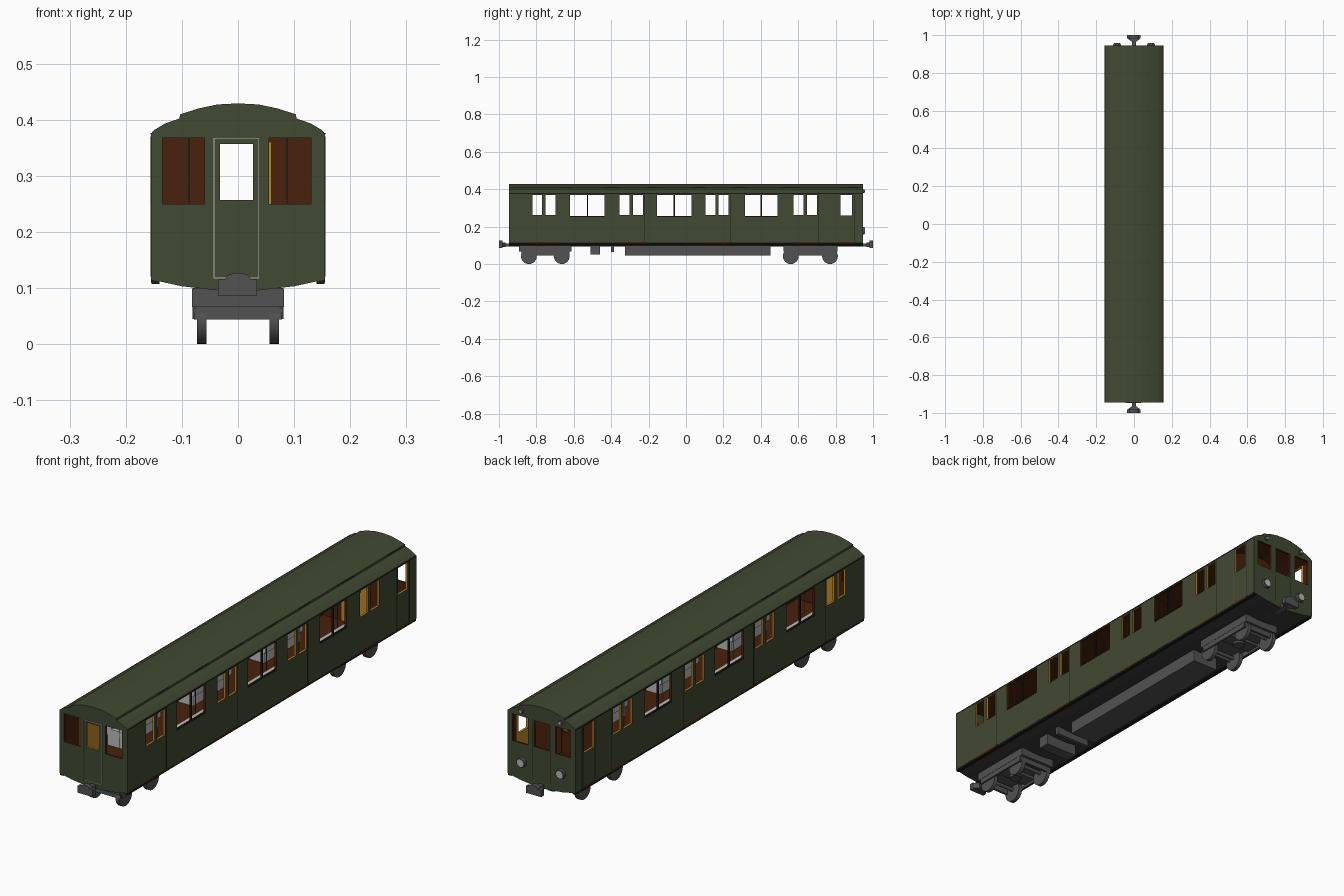
import bpy, bmesh, math
from mathutils import Vector

if "Cube" in bpy.data.objects:
    bpy.data.objects.remove(bpy.data.objects["Cube"])

def material(name, c):
    m = bpy.data.materials.new(name)
    m.diffuse_color = (*c, 1)
    m.use_nodes = True
    m.node_tree.nodes["Principled BSDF"].inputs["Base Color"].default_value = m.diffuse_color
    return m

GREEN = material("dark_green_paint", (.053, .067, .032))
BROWN = material("brown_interior", (.066, .015, .0035))
YELLOW = material("varnished_yellow", (.55, .25, .022))
GREY = material("running_gear_grey", (.085, .085, .085))
DARK = material("underside_dark", (.042, .042, .042))
BLACK = material("black_trim", (.01, .012, .008))
SEAT = material("light_grey", (.5, .5, .5))

def finish(bm, name, mats):
    bmesh.ops.remove_doubles(bm, verts=bm.verts, dist=1e-5)
    bmesh.ops.recalc_face_normals(bm, faces=bm.faces)
    me = bpy.data.meshes.new(name)
    bm.to_mesh(me)
    bm.free()
    for m in mats:
        me.materials.append(m)
    ob = bpy.data.objects.new(name, me)
    bpy.context.collection.objects.link(ob)
    return ob

def box(name, x, y, z, mat):
    bm = bmesh.new()
    bmesh.ops.create_cube(bm, size=1)
    for v in bm.verts:
        v.co = [(a[0] + a[1]) / 2 + c * (a[1] - a[0]) for a, c in zip((x, y, z), v.co)]
    return finish(bm, name, [mat])

def prism(name, pts, place, a, b, mats, rule=None):
    """Extrude a closed 2D outline; place(u, v, w) maps to space, w from a to b."""
    bm = bmesh.new()
    r = [[bm.verts.new(place(u, v, w)) for u, v in pts] for w in (a, b)]
    n = len(pts)
    bm.faces.new(r[0])
    bm.faces.new(r[1])
    for i in range(n):
        f = bm.faces.new((r[0][i], r[0][(i + 1) % n], r[1][(i + 1) % n], r[1][i]))
        if rule:
            f.material_index = rule(i)
    return finish(bm, name, mats)

def cyl(name, p, axis, r, depth, mat, seg=20, r2=None):
    bm = bmesh.new()
    bmesh.ops.create_cone(bm, cap_ends=True, segments=seg, radius1=r, radius2=r if r2 is None else r2, depth=depth)
    q = Vector((0, 0, 1)).rotation_difference(Vector(axis))
    for v in bm.verts:
        v.co = q @ v.co + Vector(p)
    ob = finish(bm, name, [mat])
    for f in ob.data.polygons:
        f.use_smooth = len(f.vertices) == 4
    return ob

def wall(name, u, v, holes, doors, place, t=.009):
    """Wall panel with rectangular openings; outside green, inside brown or yellow at doors."""
    us = sorted({*u, *[h[i] for h in holes for i in (0, 1)], *[c for d in doors for c in d]})
    vs = sorted({*v, *[h[i] for h in holes for i in (2, 3)]})
    def inside(i, j):
        return 0 <= i < len(us) - 1 and 0 <= j < len(vs) - 1
    def solid(i, j):
        if not inside(i, j):
            return False
        a, b = (us[i] + us[i + 1]) / 2, (vs[j] + vs[j + 1]) / 2
        return not any(h[0] < a < h[1] and h[2] < b < h[3] for h in holes)
    bm = bmesh.new()
    def quad(mi, *ps):
        bm.faces.new([bm.verts.new(place(*p)) for p in ps]).material_index = mi
    for i in range(len(us) - 1):
        for j in range(len(vs) - 1):
            if not solid(i, j):
                continue
            a, b, c, d = us[i], us[i + 1], vs[j], vs[j + 1]
            ins = 2 if any(e[0] < (a + b) / 2 < e[1] for e in doors) else 1
            q = [(a, c), (b, c), (b, d), (a, d)]
            quad(0, *[(*p, 0) for p in q])
            quad(ins, *[(*p, t) for p in q])
            for k, (di, dj) in enumerate(((0, -1), (1, 0), (0, 1), (-1, 0))):
                if not solid(i + di, j + dj):
                    p, s = q[k], q[(k + 1) % 4]
                    quad(ins if inside(i + di, j + dj) else 0, (*p, 0), (*s, 0), (*s, t), (*p, t))
    return finish(bm, name, [GREEN, BROWN, YELLOW])

W, L, Z0, Z1 = .155, .945, .115, .375
along = lambda u, v, w: (u, w, v)

# Side walls with doors and windows
door_c = (-.76, -.293, .166, .638)
wins = ((-.62, -.435), (-.155, .03), (.315, .49))
doors = [(c - .07, c + .07) for c in door_c] + [(.815, .9)]
holes = [(a, b, .255, .37) for a, b in wins] + [(.825, .888, .26, .37)]
for c in door_c:
    holes += [(c - .062, c - .009, .262, .37), (c + .009, c + .062, .262, .37)]
for s in (1, -1):
    wall("side_wall", (-L, L), (Z0, Z1), holes, doors, lambda u, v, d: (s * (W - d), u, v))
    X = lambda a, b: sorted((s * a, s * b))
    for a, b in wins:      # window frames
        m = (a + b) / 2
        box("window_bar", X(.149, .1555), (m - .003, m + .003), (.255, .37), BLACK)
        box("window_sill", X(.15, .156), (a, b), (.251, .256), BLACK)
        # bench seats with poles at their ends
        box("seat_base", X(.08, .1455), (m - .118, m + .118), (.12, .165), SEAT)
        box("seat_cushion", X(.07, .1455), (m - .122, m + .122), (.165, .19), SEAT)
        box("seat_back", X(.125, .1455), (m - .122, m + .122), (.19, .25), SEAT)
        for e in (-.124, .124):
            cyl("pole", (s * .088, m + e, .265), (0, 0, 1), .0015, .28, GREY, 8)
    for a, b in doors:     # door seams and steps
        box("door_seam", X(.154, .1554), (b - .001, b + .001), (Z0, .372), BLACK)
        box("door_step", X(.15, .1554), (a, b), (.11, .117), BROWN)
    for y in (.818, .897):
        box("cab_door_trim", X(.154, .1556), (y - .001, y + .001), (.12, .37), GREY)
    box("gutter", X(.153, .1562), (-L, L), (.3735, .3765), BLACK)
    box("sole_bar", X(.14, .1545), (-L + .001, L - .001), (.107, .1148), BLACK)
    # roof vents
    for a, b in ((-.67, -.61), (-.43, -.35), (-.21, -.12), (.04, .106), (.25, .33), (.5, .61), (.83, .92)):
        box("roof_vent", X(.1, .1038), (a, b), (.401, .409), BLACK)

# End walls
wall("front_end", (-W, W), (Z0, Z1),
     [(-.135, -.06, .25, .367), (.055, .13, .25, .367), (-.032, .027, .257, .357)],
     [(-.043, .037)], lambda u, v, d: (u, -L - .0005 + d, v))
wall("rear_end", (-W, W), (Z0, Z1),
     [(-.133, -.063, .255, .367), (.063, .133, .255, .367), (-.034, .034, .257, .365)],
     [], lambda u, v, d: (u, L + .0005 - d, v))
for x in (-.043, .037):
    box("front_door_trim", (x - .0007, x + .0007), (-L - .002, -L), (.118, .367), SEAT)
for z in (.118, .366):
    box("front_door_trim", (-.043, .037), (-L - .002, -L), (z - .0007, z + .0007), SEAT)
for x in (-.042, .042):
    box("rear_door_seam", (x - .001, x + .001), (L, L + .001), (.118, .37), BLACK)

# Roof shell with brown ceiling, and solid end fillers
half = [(W, .375), (.15, .381), (.13, .393), (.1045, .402), (.103, .4095), (.07, .42), (.037, .427)]
outer = half + [(0, .429)] + [(-x, z) for x, z in reversed(half)]
inner = [(-.146, .373), (-.1, .393), (-.037, .415), (.037, .415), (.1, .393), (.146, .373)]
no = len(outer)
prism("roof", outer + inner, along, -L, L, [GREEN, BROWN], lambda i: int(i >= no - 1))
for y in (-L - .0005, L - .0085):
    prism("roof_end", outer, along, y, y + .009, [GREEN])

# Curved underbelly, floor and cab bulkhead
belly = [(-W, Z0), (-.1, .103), (-.03, .095), (.03, .095), (.1, .103), (W, Z0)]
prism("underbelly", belly, along, -L - .0005, L + .0005, [GREEN, DARK], lambda i: 1)
box("floor", (-.147, .147), (-.937, .937), (.114, .12), BROWN)
prism("cab_bulkhead", [(-.147, .12), (-.032, .12), (-.032, .416), (-.1, .395), (-.147, .374)], along, .765, .775, [BROWN])
prism("cab_bulkhead", [(.147, .12), (.027, .12), (.027, .416), (.1, .395), (.147, .374)], along, .765, .775, [BROWN])
box("bulkhead_yellow_panel", (-.06, .06), (.762, .765), (.12, .257), YELLOW)
for z in ((.12, .257), (.358, .416)):
    box("cab_door", (-.032, .027), (.766, .774), z, BROWN)
for x in ((-.06, -.032), (.027, .06)):
    box("bulkhead_yellow_panel", x, (.762, .765), (.257, .36), YELLOW)
box("cab_desk", (-.14, -.05), (.89, .936), (.12, .235), BROWN)

# Headlights and marker lights on the rear end
for s in (-1, 1):
    cyl("headlight_ring", (s * .09, L + .004, .178), (0, 1, 0), .021, .012, GREY, 24, .019)
    cyl("headlight_lens", (s * .09, L + .0105, .178), (0, 1, 0), .015, .003, SEAT, 24)
    cyl("marker_light", (s * .09, L + .004, .39), (0, 1, 0), .009, .01, GREY, 16)
    cyl("marker_lens", (s * .09, L + .01, .39), (0, 1, 0), .006, .003, SEAT, 16)

# Couplers at both ends
for s in (-1, 1):
    arc = [(.023 * math.cos(math.pi * k / 8), .115 + .012 * math.sin(math.pi * k / 8)) for k in range(9)]
    head = [(-.036, .087), (.034, .087), (.034, .115)] + arc + [(-.036, .115)]
    prism("coupler_head", head, along, s * .982, s, [GREY])
    prism("coupler_neck", [(-.034, .982), (-.012, .965), (.012, .965), (.034, .982)],
          lambda u, v, w: (u, s * v, w), .09, .114, [GREY])
    box("coupler_shank", (-.011, .011), sorted((s * .9, s * .97)), (.093, .111), GREY)

# Bogies with wheels
for c, h, wy in ((-.752, .14, .088), (.665, .145, .105)):
    side = [(c - h, .088), (c - h + .02, .045), (c + h - .02, .045), (c + h, .088)]
    for s in (-1, 1):
        prism("bogie_side_frame", side, lambda u, v, w: (w, u, v), s * .074, s * .081, [GREY])
    box("bogie_deck", (-.082, .082), (c - h, c + h), (.066, .099), GREY)
    box("bogie_bolster", (-.076, .076), (c - .03, c + .03), (.055, .09), GREY)
    cyl("bogie_pivot", (0, c, .06), (0, 0, 1), .024, .03, GREY, 20)
    for e in (-1, 1):
        box("bogie_end_beam", (-.078, .078), sorted((c + e * (h - .022), c + e * (h - .012))), (.044, .09), GREY)
        y = c + e * wy
        cyl("axle", (0, y, .052), (1, 0, 0), .008, .13, GREY, 12)
        for s in (-1, 1):
            cyl("wheel", (s * .065, y, .042), (1, 0, 0), .042, .017, GREY, 24)

# Underfloor equipment
box("equipment_case", (-.06, .06), (-.325, .453), (.045, .1), GREY)
box("compressor_box", (-.075, .075), (-.51, -.46), (.052, .1), GREY)
box("cross_beam", (-.08, .08), (-.402, -.386), (.065, .1), GREY)
